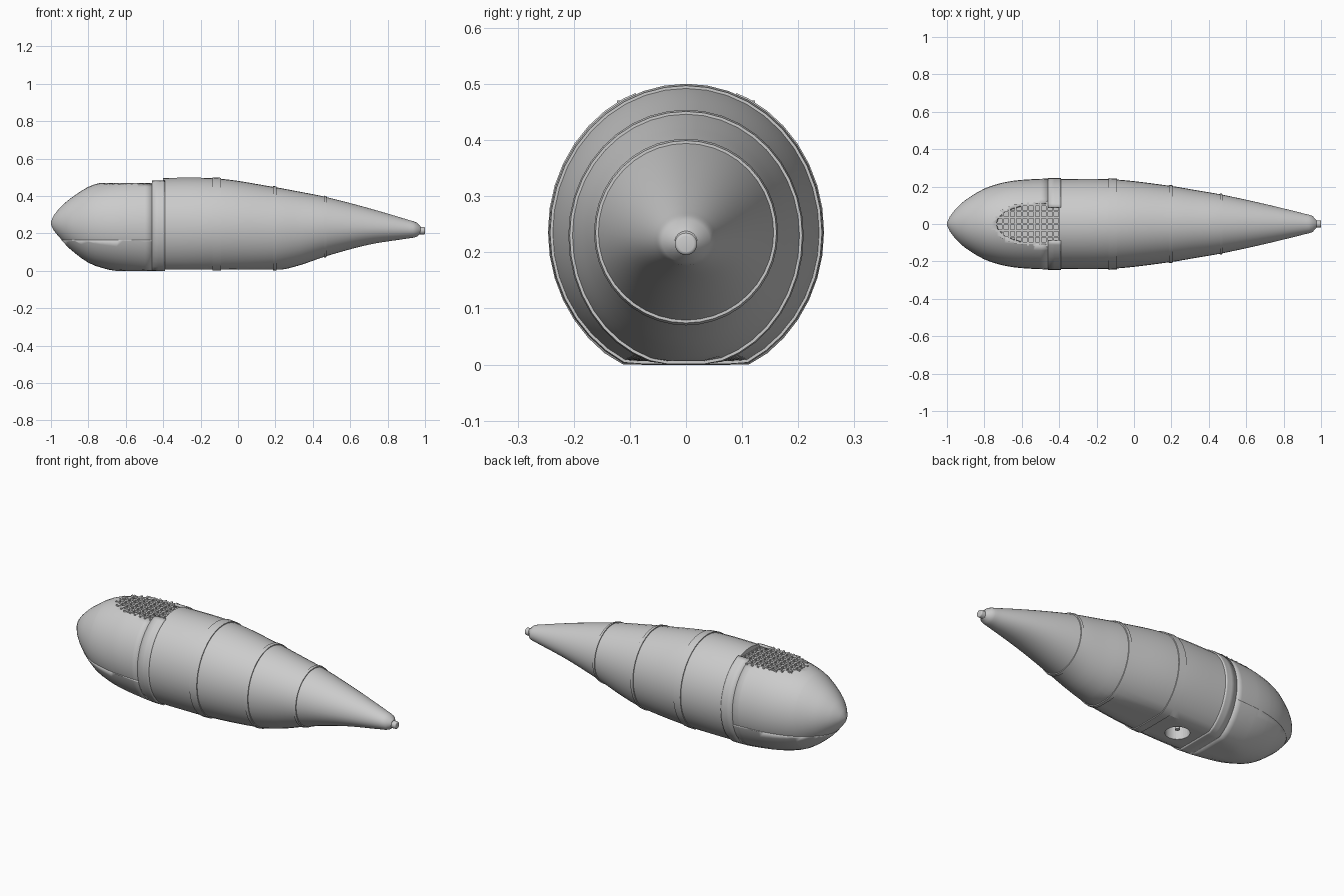
import bpy, bmesh, math
from mathutils import Matrix

if "Cube" in bpy.data.objects:
    bpy.data.objects.remove(bpy.data.objects["Cube"])

# Stations: x, centre z, half width, top z, bottom z (before the flat belly)
ST = [(-1.0, .255, .004, .259, .251), (-.985, .255, .035, .293, .22),
      (-.95, .253, .08, .335, .178), (-.9, .25, .125, .38, .125),
      (-.8, .245, .185, .445, .05), (-.7, .242, .217, .475, .015),
      (-.6, .24, .232, .490, -.005), (-.4, .237, .24, .497, -.025),
      (-.1, .235, .238, .493, -.02), (.2, .23, .203, .447, .0),
      (.33, .232, .181, .423, .03), (.47, .235, .157, .395, .078),
      (.7, .23, .107, .335, .14), (.92, .222, .053, .27, .175),
      (.955, .22, .043, .258, .182), (.975, .218, .02, .238, .198)]
SEG = 40


def station(x):
    """Smooth (Hermite) interpolation of the station table."""
    i = max(k for k in range(len(ST) - 1) if ST[k][0] <= x + 1e-6)
    p, q = ST[i], ST[i + 1]
    r, s = ST[max(i - 1, 0)], ST[min(i + 2, len(ST) - 1)]
    h = q[0] - p[0]
    t = (x - p[0]) / h
    out = []
    for k in range(1, 5):
        m0 = (q[k] - r[k]) / (q[0] - r[0]) * h
        m1 = (s[k] - p[k]) / (s[0] - p[0]) * h
        out.append((2*t**3 - 3*t*t + 1)*p[k] + (t**3 - 2*t*t + t)*m0
                   + (3*t*t - 2*t**3)*q[k] + (t**3 - t*t)*m1)
    return out


def half_width(x, z, d=0):
    zc, a, top, bot = station(x)
    r = (z - zc) / (top + d - zc)
    return (a + d) * math.sqrt(1 - r*r) if abs(r) < 1 else 0


def finish(bm, name, smooth=True):
    bmesh.ops.recalc_face_normals(bm, faces=bm.faces)
    me = bpy.data.meshes.new(name)
    bm.to_mesh(me)
    bm.free()
    ob = bpy.data.objects.new(name, me)
    bpy.context.collection.objects.link(ob)
    if smooth:
        bpy.ops.object.select_all(action='DESELECT')
        ob.select_set(True)
        bpy.context.view_layer.objects.active = ob
        bpy.ops.object.shade_smooth_by_angle(angle=math.radians(32))
    return ob


def stations_between(x0, x1, step=.04):
    n = max(1, math.ceil((x1 - x0) / step))
    xs = {round(x0 + (x1 - x0)*i/n, 4) for i in range(n + 1)}
    xs |= {s[0] for s in ST if s[0] - x0 > .008 and x1 - s[0] > .008}
    return sorted(xs)


def loft(x0, x1, d=0, front=True, back=True):
    bm = bmesh.new()
    rings = []
    for x in stations_between(x0, x1):
        zc, a, top, bot = station(x)
        ring = []
        for i in range(SEG):
            t = 2*math.pi*i/SEG
            s = math.sin(t)
            z = zc + s*((top + d - zc) if s > 0 else (zc - bot + d))
            ring.append(bm.verts.new((x, (a + d)*math.cos(t), max(z, .006 - d))))
        rings.append(ring)
    for p, q in zip(rings, rings[1:]):
        for i in range(SEG):
            j = (i + 1) % SEG
            bm.faces.new((p[i], p[j], q[j], q[i]))
    if front:
        bm.faces.new(rings[0])
    if back:
        bm.faces.new(rings[-1][::-1])
    return bm


def cut(bm, co, no, clear=False):
    bmesh.ops.bisect_plane(bm, geom=bm.verts[:] + bm.edges[:] + bm.faces[:],
                           plane_co=co, plane_no=no, clear_outer=clear)


def thicken(ob, t):
    m = ob.modifiers.new("thickness", 'SOLIDIFY')
    m.thickness, m.offset = t, -1


def box(bm, lo, hi):
    size = [h - l for l, h in zip(lo, hi)]
    mid = [(h + l)/2 for l, h in zip(lo, hi)]
    bmesh.ops.create_cube(bm, size=1, matrix=Matrix.Translation(mid) @ Matrix.Diagonal((*size, 1)))


# Main hull with a round socket in the belly
hull = finish(loft(-.4, .975), "main_hull")
bm = bmesh.new()
bmesh.ops.create_cone(bm, cap_ends=True, segments=32, radius1=.062, radius2=.062,
                      depth=.16, matrix=Matrix.Translation((-.28, 0, 0)))
cutter = finish(bm, "socket_cutter", False)
cutter.hide_render = True
cutter.hide_viewport = True
mod = hull.modifiers.new("socket", 'BOOLEAN')
mod.object, mod.operation, mod.solver = cutter, 'DIFFERENCE', 'EXACT'

# Pin inside the socket
bm = bmesh.new()
bmesh.ops.create_cone(bm, cap_ends=True, segments=16, radius1=.012, radius2=.012,
                      depth=.06, matrix=Matrix.Translation((-.28, 0, .055)))
finish(bm, "socket_pin")

# Raised joint bands
for n, (x0, x1) in enumerate([(-.135, -.09), (.187, .205), (.46, .474)]):
    finish(loft(x0, x1, .005), f"joint_band_{n + 1}")

# Nose shell, sliced flat on top to leave the vent opening
bm = loft(-1, -.46, .004, back=False)
cut(bm, (0, 0, .47), (0, 0, 1), True)
thicken(finish(bm, "nose_shell"), .012)

# Collar behind the nose with a narrower top gap
bm = loft(-.46, -.39, .006, False, False)
for s in (-1, 1):
    cut(bm, (0, .09*s, 0), (0, 1, 0))
gap = [f for f in bm.faces if abs(f.calc_center_median().y) < .09
       and f.calc_center_median().z > .3]
bmesh.ops.delete(bm, geom=gap, context='FACES')
thicken(finish(bm, "nose_collar"), .014)

# Slightly proud chin panel
bm = loft(-.95, -.46, .0065, False, False)
cut(bm, (0, 0, .165), (0, 0, 1), True)
thicken(finish(bm, "chin_panel"), .006)

# Vent floor below the grille
bm = bmesh.new()
xs = [-.77 + .38*i/20 for i in range(21)]
edge = [(x, half_width(x, .43)) for x in xs if half_width(x, .43) > 0]
bm.faces.new([bm.verts.new((x, y, .43)) for x, y in edge]
             + [bm.verts.new((x, -y, .43)) for x, y in reversed(edge)])
finish(bm, "vent_floor", False)

# Grille of crossing bars
bm = bmesh.new()
w, z0, z1 = .005, .452, .4705
for k in range(-3, 4):
    y = k*.034
    start = next(-.74 + .002*i for i in range(200)
                 if half_width(-.74 + .002*i, .464, .004) > abs(y))
    box(bm, (start, y - w, z0), (-.395 if abs(y) < .09 else -.455, y + w, z1))
for i in range(10):
    x = -.7 + .0335*i
    hw = half_width(x, .464, .004)
    if x > -.46:
        hw = min(hw, .092)
    box(bm, (x - w, -hw, z0), (x + w, hw, z1))
finish(bm, "vent_grille", False)

# Tail knob
bm = bmesh.new()
bmesh.ops.create_cone(bm, cap_ends=True, segments=24, radius1=.02, radius2=.02, depth=.04,
                      matrix=Matrix.Translation((.98, 0, .215)) @ Matrix.Rotation(math.pi/2, 4, 'Y'))
rim = [e for e in bm.edges if all(v.co.x > .99 for v in e.verts)]
bmesh.ops.bevel(bm, geom=rim, offset=.006, segments=3, affect='EDGES', profile=.5)
finish(bm, "tail_knob")
